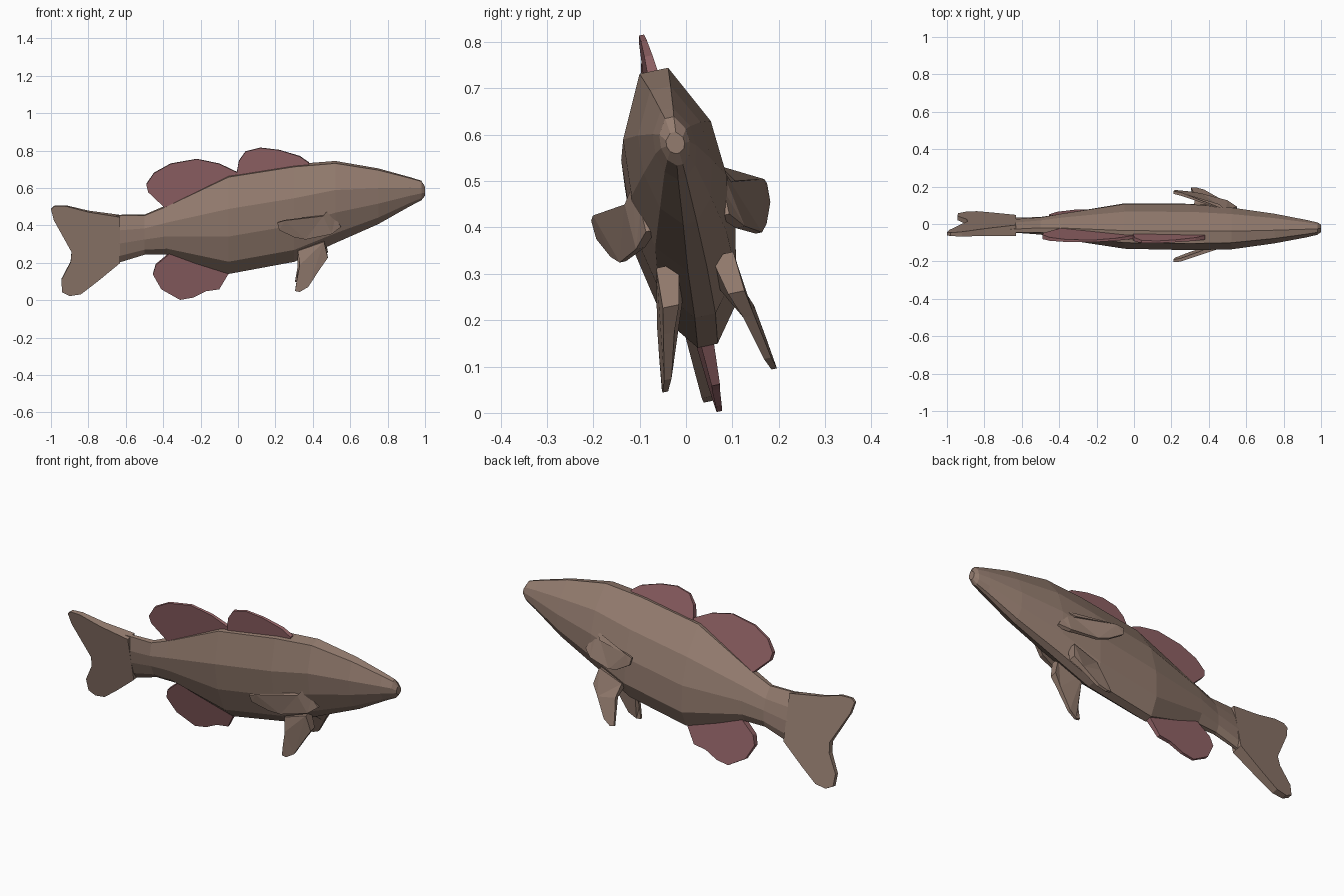
import bpy, bmesh, math

if "Cube" in bpy.data.objects:
    bpy.data.objects.remove(bpy.data.objects["Cube"])

TILT = math.radians(12)


def material(name, rgb):
    m = bpy.data.materials.new(name)
    m.diffuse_color = (*rgb, 1)
    m.use_nodes = True
    m.node_tree.nodes["Principled BSDF"].inputs["Base Color"].default_value = m.diffuse_color
    return m


BROWN = material("brown scales", (0.296, 0.202, 0.159))
PINK = material("dusky red fin", (0.300, 0.131, 0.139))


def place(x, u, v):
    """Leaning fish frame: u is sideways, v is height along the midline."""
    return (x, 0.08 - 0.22 * v + 0.025 * x + u * math.cos(TILT),
            v + u * math.sin(TILT))


def finish(name, bm, mat):
    bmesh.ops.recalc_face_normals(bm, faces=bm.faces)
    mesh = bpy.data.meshes.new(name)
    bm.to_mesh(mesh)
    bm.free()
    mesh.materials.append(mat)
    bpy.context.collection.objects.link(bpy.data.objects.new(name, mesh))


def bridge(bm, a, b):
    n = len(a)
    for i in range(n):
        bm.faces.new((a[i], a[(i + 1) % n], b[(i + 1) % n], b[i]))


def plate(name, points, mat):
    """Thin fin from an outline of (x, u, v, half thickness)."""
    bm = bmesh.new()
    a, b = ([bm.verts.new(place(x, u + s * t, v)) for x, u, v, t in points]
            for s in (-1, 1))
    caps = [bm.faces.new(a), bm.faces.new(b[::-1])]
    bridge(bm, a, b)
    bmesh.ops.triangulate(bm, faces=caps)
    finish(name, bm, mat)


# Body: one faceted ring per station (x, top, bottom, half width)
STATIONS = [(-0.66, .455, .195, .028), (-0.50, .455, .245, .042),
            (-0.38, .505, .247, .065), (-0.05, .665, .145, .110),
            (0.30, .72, .21, .114), (0.52, .738, .31, .105),
            (0.75, .70, .41, .075), (0.92, .655, .505, .045),
            (0.98, .637, .535, .032), (1.0, .605, .56, .020)]
SECTION = [(1, .3), (.7, .92), (.42, 1), (.15, .75), (0, .2)]
bm = bmesh.new()
rings = []
for x, top, bottom, w in STATIONS:
    right = [(w * f, bottom + h * (top - bottom)) for h, f in SECTION]
    loop = right + [(-u, v) for u, v in reversed(right)]
    rings.append([bm.verts.new(place(x, u, v)) for u, v in loop])
for a, b in zip(rings, rings[1:]):
    bridge(bm, a, b)
bm.faces.new(rings[0])
bm.faces.new(rings[-1])
finish("body", bm, BROWN)

# Forked tail, thinning towards the tips
TAIL = [(-.63, .45), (-.80, .475), (-.92, .505), (-.98, .505), (-1, .488),
        (-.985, .43), (-.89, .26), (-.895, .205), (-.945, .11), (-.94, .045),
        (-.90, .025), (-.84, .035), (-.75, .105), (-.63, .205)]
plate("tail_fin", [(x, 0, z, .008 + .06 * (x + 1)) for x, z in TAIL], BROWN)


# Midline fins, thicker at the base than at the rim
def midline_fin(name, outline, base, tip):
    plate(name, [(x, 0, z, .02 - .014 * (z - base) / (tip - base))
                 for x, z in outline], PINK)


midline_fin("front_dorsal_fin",
            [(0, .60), (-.005, .69), (.005, .745), (.04, .795), (.12, .815),
             (.22, .803), (.33, .77), (.38, .735), (.36, .66)], .62, .81)
midline_fin("rear_dorsal_fin",
            [(-.36, .46), (-.40, .505), (-.48, .58), (-.49, .62), (-.45, .68),
             (-.36, .73), (-.22, .755), (-.10, .73), (0, .682), (-.02, .60)],
            .45, .75)
midline_fin("anal_fin",
            [(-.34, .28), (-.38, .24), (-.44, .19), (-.455, .14), (-.41, .06),
             (-.31, .003), (-.24, .015), (-.17, .05), (-.10, .06),
             (-.05, .145), (-.10, .21)], .25, .005)

# Paired fins on both flanks
PECTORAL = [(.49, .085, .512, .012), (.455, .11, .475, .012),
            (.25, .18, .465, .009), (.21, .187, .455, .007),
            (.22, .185, .415, .007), (.30, .165, .372, .007),
            (.36, .15, .357, .007), (.50, .11, .378, .010),
            (.55, .08, .41, .012), (.52, .08, .46, .012)]
PELVIC = [(.46, .06, .33, .025), (.48, .072, .245, .018),
          (.44, .088, .19, .012), (.375, .11, .095, .008),
          (.33, .12, .07, .006), (.305, .12, .075, .006),
          (.315, .11, .135, .008), (.33, .095, .21, .012),
          (.32, .055, .28, .025)]
for side, s in (("near", -1), ("far", 1)):
    for kind, pts in (("pectoral", PECTORAL), ("pelvic", PELVIC)):
        plate(f"{side}_{kind}_fin", [(x, s * u, v, t) for x, u, v, t in pts],
              BROWN)
